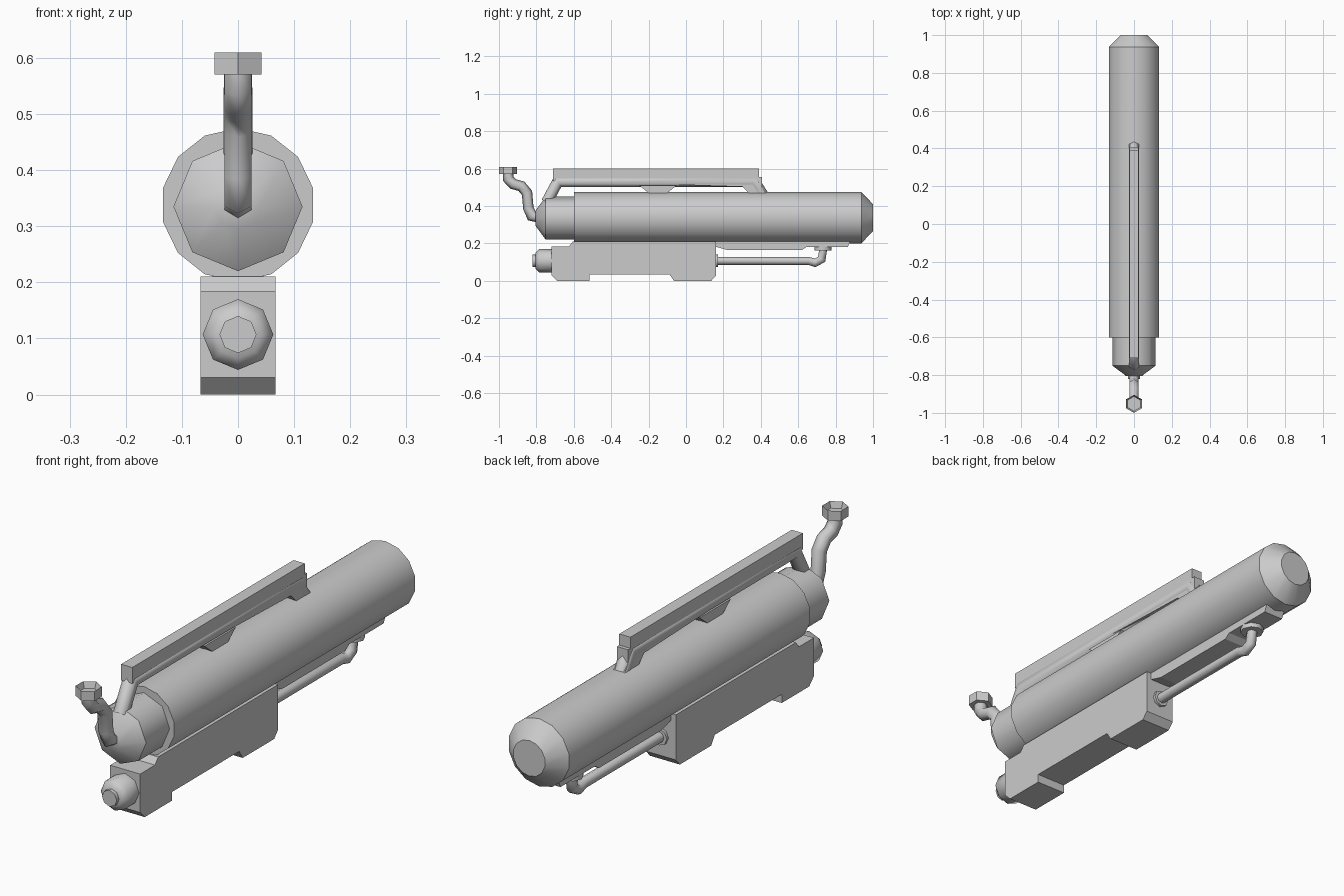
import bpy, bmesh, math
from mathutils import Vector

cube = bpy.data.objects.get("Cube")
if cube:
    bpy.data.objects.remove(cube, do_unlink=True)

# One plain grey for everything
grey = bpy.data.materials.new("plain_grey")
grey.use_nodes = True
colour = (0.6, 0.6, 0.6, 1)
grey.diffuse_color = colour
grey.node_tree.nodes["Principled BSDF"].inputs["Base Color"].default_value = colour


def finish(name, bm, angle):
    bmesh.ops.recalc_face_normals(bm, faces=bm.faces)
    mesh = bpy.data.meshes.new(name)
    bm.to_mesh(mesh)
    bm.free()
    mesh.materials.append(grey)
    obj = bpy.data.objects.new(name, mesh)
    bpy.context.collection.objects.link(obj)
    bpy.ops.object.select_all(action='DESELECT')
    obj.select_set(True)
    bpy.context.view_layer.objects.active = obj
    if angle:
        bpy.ops.object.shade_smooth_by_angle(angle=math.radians(angle))
    return obj


def tube(name, path, sides, angle=62, recess=0):
    """Mitred tube through (y, z, radius) stations in the middle plane."""
    bm = bmesh.new()
    pts = [Vector((0, y, z)) for y, z, r in path]
    rings = []
    for i, p in enumerate(pts):
        back = (p - pts[i - 1]).normalized() if i else None
        ahead = (pts[i + 1] - p).normalized() if i < len(pts) - 1 else None
        back, ahead = back or ahead, ahead or back
        tangent = (back + ahead).normalized()
        normal = Vector((0, -tangent.z, tangent.y)) / max(tangent.dot(ahead), 0.5)
        ring = []
        for k in range(sides):
            a = math.tau * k / sides + math.pi / 2
            offset = Vector((math.cos(a), 0, 0)) + normal * math.sin(a)
            ring.append(bm.verts.new(p + offset * path[i][2]))
        rings.append(ring)
    for a, b in zip(rings, rings[1:]):
        for k in range(sides):
            j = (k + 1) % sides
            bm.faces.new((a[k], a[j], b[j], b[k]))
    bm.faces.new(rings[0])
    end = bm.faces.new(rings[-1])
    if recess:
        bmesh.ops.recalc_face_normals(bm, faces=bm.faces)
        bmesh.ops.inset_region(bm, faces=[end], thickness=0.009)
        bmesh.ops.translate(bm, verts=end.verts, vec=(0, 0, -recess))
    return finish(name, bm, angle)


def plate(name, profile, half):
    """Side profile of (y, z) points, extruded across x."""
    bm = bmesh.new()
    face = bm.faces.new([bm.verts.new((-half, y, z)) for y, z in profile])
    new = bmesh.ops.extrude_face_region(bm, geom=[face])["geom"]
    verts = [v for v in new if isinstance(v, bmesh.types.BMVert)]
    bmesh.ops.translate(bm, verts=verts, vec=(2 * half, 0, 0))
    return finish(name, bm, 0)


# Main cylinder with tapered rear, and its faceted nose
tube("main_cylinder", [(-0.6, 0.338, 0.137), (0.938, 0.338, 0.137), (1, 0.338, 0.072)], 14, 40)
tube("nose", [(-0.805, 0.335, 0.04), (-0.75, 0.335, 0.115), (-0.59, 0.335, 0.115)], 8, 50)

# Bent front pipe with an open cup
tube("front_pipe", [(-0.78, 0.338, 0.028), (-0.825, 0.348, 0.028), (-0.843, 0.39, 0.028),
                    (-0.85, 0.47, 0.028), (-0.88, 0.506, 0.028), (-0.925, 0.518, 0.028),
                    (-0.95, 0.545, 0.028), (-0.952, 0.58, 0.028)], 6)
tube("front_cup", [(-0.952, 0.57, 0.048), (-0.952, 0.61, 0.048)], 6, 30, 0.025)

# Carrying rail: round lower bar with legs, and a flat fin above
tube("rail_bar", [(-0.745, 0.42, 0.03), (-0.685, 0.532, 0.03),
                  (0.365, 0.532, 0.03), (0.41, 0.46, 0.03)], 6)
plate("rail_fin", [(-0.71, 0.535), (0.405, 0.5), (0.405, 0.555), (0.39, 0.555),
                   (0.39, 0.6), (-0.71, 0.6)], 0.025)
plate("rail_middle_foot", [(-0.25, 0.51), (-0.2, 0.47), (-0.1, 0.47), (-0.05, 0.51)], 0.025)
plate("rail_rear_foot", [(0.3, 0.505), (0.34, 0.465), (0.43, 0.465), (0.4, 0.505)], 0.025)

# Lower block with two feet
plate("lower_block", [(-0.72, 0.185), (-0.625, 0.185), (-0.605, 0.21), (0.16, 0.21),
                      (0.16, 0.028), (0.135, 0), (-0.065, 0), (-0.088, 0.035),
                      (-0.515, 0.035), (-0.515, 0), (-0.69, 0), (-0.72, 0.03)], 0.067)

# Front knob and its button
tube("front_knob", [(-0.805, 0.107, 0.042), (-0.785, 0.107, 0.063), (-0.715, 0.107, 0.063)], 8, 50)
tube("knob_button", [(-0.82, 0.107, 0.033), (-0.78, 0.107, 0.033)], 8, 50)

# Rear lower pipe, collar and end cap
tube("rear_pipe", [(0.15, 0.107, 0.021), (0.655, 0.107, 0.021), (0.69, 0.096, 0.021),
                   (0.725, 0.115, 0.021), (0.733, 0.165, 0.021)], 8)
tube("rear_pipe_collar", [(0.155, 0.107, 0.034), (0.171, 0.107, 0.034)], 8, 50)
tube("rear_pipe_cap", [(0.732, 0.163, 0.046), (0.732, 0.19, 0.046)], 8, 50)

# Stepped rail beneath the cylinder
plate("under_rail", [(0.15, 0.215), (0.15, 0.185), (0.22, 0.165), (0.62, 0.165),
                     (0.645, 0.182), (0.865, 0.182), (0.88, 0.215)], 0.045)
